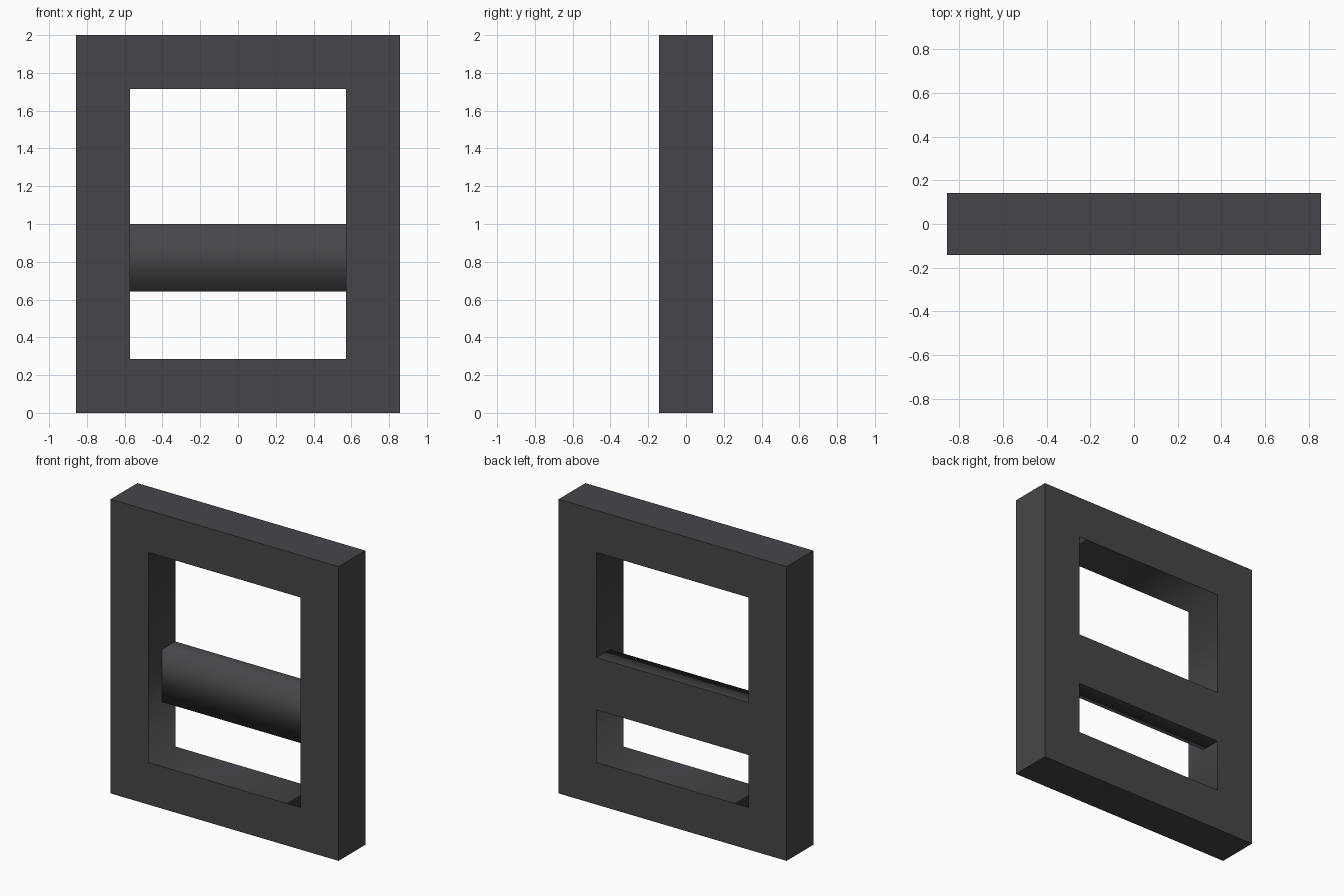
import bpy, bmesh

if "Cube" in bpy.data.objects:
    bpy.data.objects.remove(bpy.data.objects["Cube"])

charcoal = bpy.data.materials.new("charcoal")
charcoal.diffuse_color = (0.062, 0.060, 0.068, 1)
charcoal.use_nodes = True
charcoal.node_tree.nodes["Principled BSDF"].inputs["Base Color"].default_value = charcoal.diffuse_color

W, H, D = 0.857, 2.0, 0.143          # half width, height, half depth
IW, Z0, Z1 = 0.572, 0.286, 1.714     # opening half width, bottom, top


def finish(bm, name):
    bmesh.ops.recalc_face_normals(bm, faces=bm.faces)
    mesh = bpy.data.meshes.new(name)
    bm.to_mesh(mesh)
    bm.free()
    mesh.materials.append(charcoal)
    obj = bpy.data.objects.new(name, mesh)
    bpy.context.collection.objects.link(obj)
    return obj


# Rectangular frame: four rings of corners joined into a closed tube
def ring(bm, hw, lo, hi, y):
    return [bm.verts.new((x, y, z)) for x, z in
            ((-hw, lo), (hw, lo), (hw, hi), (-hw, hi))]


bm = bmesh.new()
rings = [ring(bm, W, 0, H, -D), ring(bm, W, 0, H, D),
         ring(bm, IW, Z0, Z1, D), ring(bm, IW, Z0, Z1, -D)]
for r in range(4):
    a, b = rings[r], rings[(r + 1) % 4]
    for i in range(4):
        j = (i + 1) % 4
        f = bm.faces.new((a[i], a[j], b[j], b[i]))
        f.smooth = r == 2            # opening walls blend around the corners
for e in bm.edges:
    e.smooth = all(f.smooth for f in e.link_faces)
finish(bm, "frame")

# Crossbar: flush with the back, half the frame depth, softly shaded front
bm = bmesh.new()
profile = [(D, 0.643), (0, 0.643), (0, 1.0), (D, 1.0)]
left, right = [[bm.verts.new((x, y, z)) for y, z in profile] for x in (-IW, IW)]
for i in range(4):
    j = (i + 1) % 4
    f = bm.faces.new((left[i], left[j], right[j], right[i]))
    f.smooth = i < 3                 # underside, front and top
for end in (left, right):
    bm.faces.new(end)
for e in bm.edges:
    e.smooth = all(f.smooth for f in e.link_faces)
finish(bm, "crossbar")
